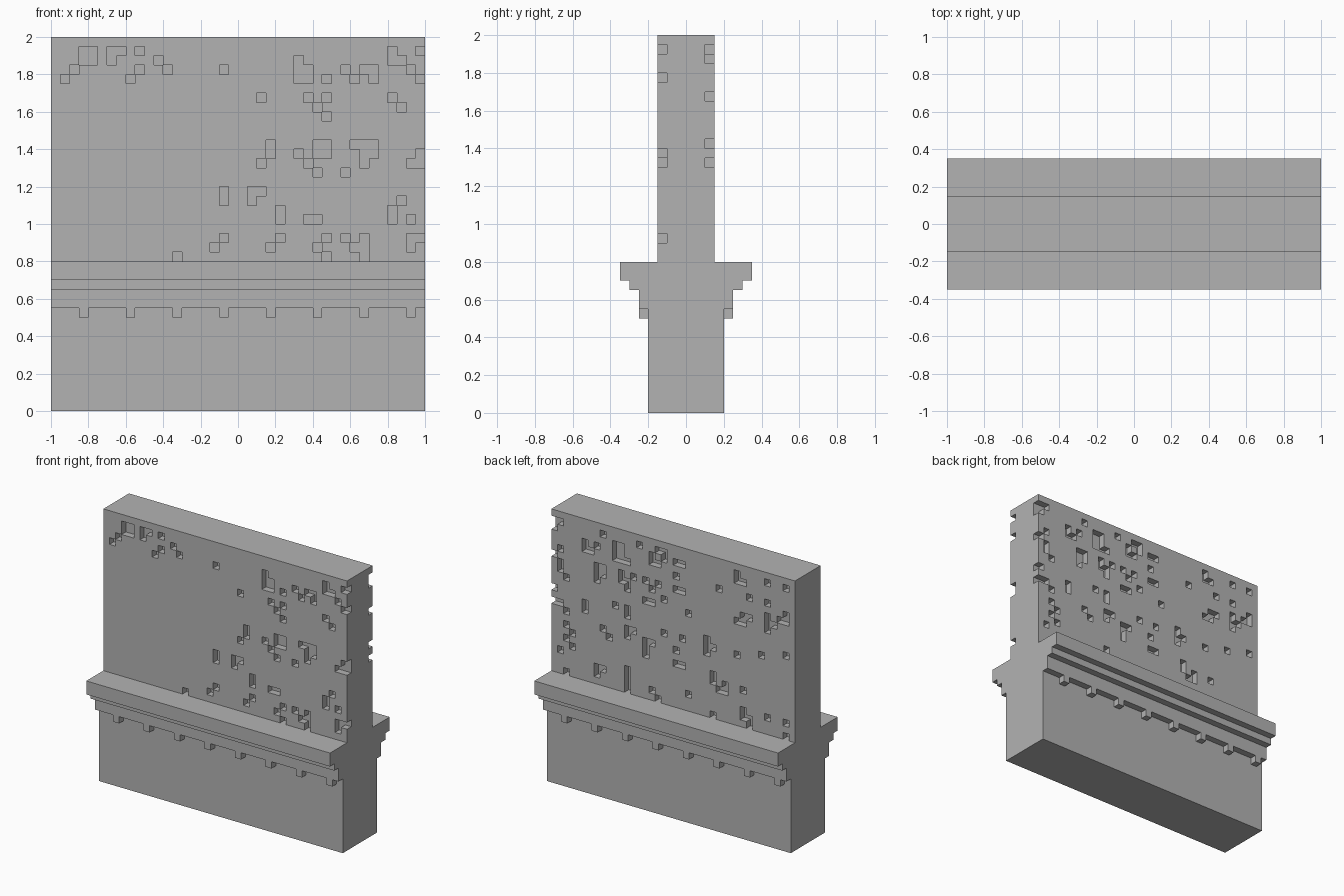
import bpy, bmesh, math
from mathutils import Matrix, Vector

cube = bpy.data.objects.get("Cube")
if cube:
    bpy.data.objects.remove(cube, do_unlink=True)

U = 0.05            # block size
COLS, ROWS = 40, 24
LETTERS = "abcdefghijklmnopqrstuvwxyzABCDEFGHIJKLMN"   # one letter per column

stone = bpy.data.materials.new("grey stone")
stone.use_nodes = True
grey = (0.45, 0.45, 0.45, 1)
stone.diffuse_color = grey
stone.node_tree.nodes["Principled BSDF"].inputs["Base Color"].default_value = grey


def make_object(name, bm):
    mesh = bpy.data.meshes.new(name)
    bm.to_mesh(mesh)
    bm.free()
    mesh.materials.append(stone)
    obj = bpy.data.objects.new(name, mesh)
    bpy.context.collection.objects.link(obj)
    return obj


def quad(bm, points, normal):
    face = bm.faces.new([bm.verts.new(p) for p in points])
    face.normal_update()
    if face.normal.dot(Vector(normal)) < 0:
        face.normal_flip()


# Missing blocks per row, from the top down, one letter per column
FRONT_PITS = ("", "deghjKN", "deglAKL", "cjmsABFHIM", "biABDGIN", "", "wBDK", "CL",
              "D", "", "", "xCDGHI", "xACDHIN", "wBHMN", "CF", "", "svw", "svL",
              "yK", "yBCKM", "", "syDFHMN", "rxCGHM", "nDH")
BACK_PITS = ("", "abiorsEJM", "aklqsuvEF", "fhklqr", "fgklmuBGJ", "bM", "ahilnpruvJLM",
             "bhilmqFGJK", "bhmsEFJ", "cpqw", "", "akmM", "fmzI", "abfsvzAE", "cmnz",
             "impqu", "cjp", "dpuvA", "cACF", "dBC", "bm", "himwFJM", "hmqFG", "cmrAGM")


def wall_half(name, pits, turn):
    """Half the wall thickness, facing -y, with one-block pits; turned about z."""
    bm = bmesh.new()

    def depth(c, r):
        if not (0 <= c < COLS and 0 <= r < ROWS):
            return 0.0
        return -2 * U if LETTERS[c] in pits[r] else -3 * U

    for c in range(-1, COLS):
        for r in range(-1, ROWS):
            x0, x1 = c * U - 1, (c + 1) * U - 1
            z1, z0 = 2 - r * U, 2 - (r + 1) * U
            y = depth(c, r)
            right, below = depth(c + 1, r), depth(c, r + 1)
            if y:
                quad(bm, [(x0, y, z0), (x1, y, z0), (x1, y, z1), (x0, y, z1)], (0, -1, 0))
            if y != right:
                quad(bm, [(x1, y, z0), (x1, right, z0), (x1, right, z1), (x1, y, z1)],
                     (1 if y < right else -1, 0, 0))
            if y != below:
                quad(bm, [(x0, y, z0), (x1, y, z0), (x1, below, z0), (x0, below, z0)],
                     (0, 0, -1 if y < below else 1))
    bmesh.ops.remove_doubles(bm, verts=bm.verts, dist=0.001)
    bm.transform(Matrix.Rotation(turn, 4, "Z"))
    return make_object(name, bm)


wall_half("wall_front", FRONT_PITS, 0)
wall_half("wall_back", BACK_PITS, math.pi)

# Base with stepped ledge: half profile mirrored and swept along x
profile = [(0.2, 0), (0.2, 0.55), (0.25, 0.55), (0.25, 0.65), (0.3, 0.65),
           (0.3, 0.7), (0.35, 0.7), (0.35, 0.8)]
outline = profile + [(-y, z) for y, z in reversed(profile)]
bm = bmesh.new()
end = bm.faces.new([bm.verts.new((-1, y, z)) for y, z in outline])
swept = bmesh.ops.extrude_face_region(bm, geom=[end], use_keep_orig=True)["geom"]
bmesh.ops.translate(bm, vec=(2, 0, 0),
                    verts=[g for g in swept if isinstance(g, bmesh.types.BMVert)])
bmesh.ops.recalc_face_normals(bm, faces=bm.faces)
make_object("base_and_ledge", bm)

# Row of small blocks under the ledge on each side
for name, turn in (("ledge_blocks_front", 0), ("ledge_blocks_back", math.pi)):
    bm = bmesh.new()
    for c in range(3, COLS, 5):
        place = Matrix.Translation(((c + 0.5) * U - 1, -4.5 * U, 10.5 * U))
        bmesh.ops.create_cube(bm, size=U, matrix=place)
    bm.transform(Matrix.Rotation(turn, 4, "Z"))
    make_object(name, bm)
